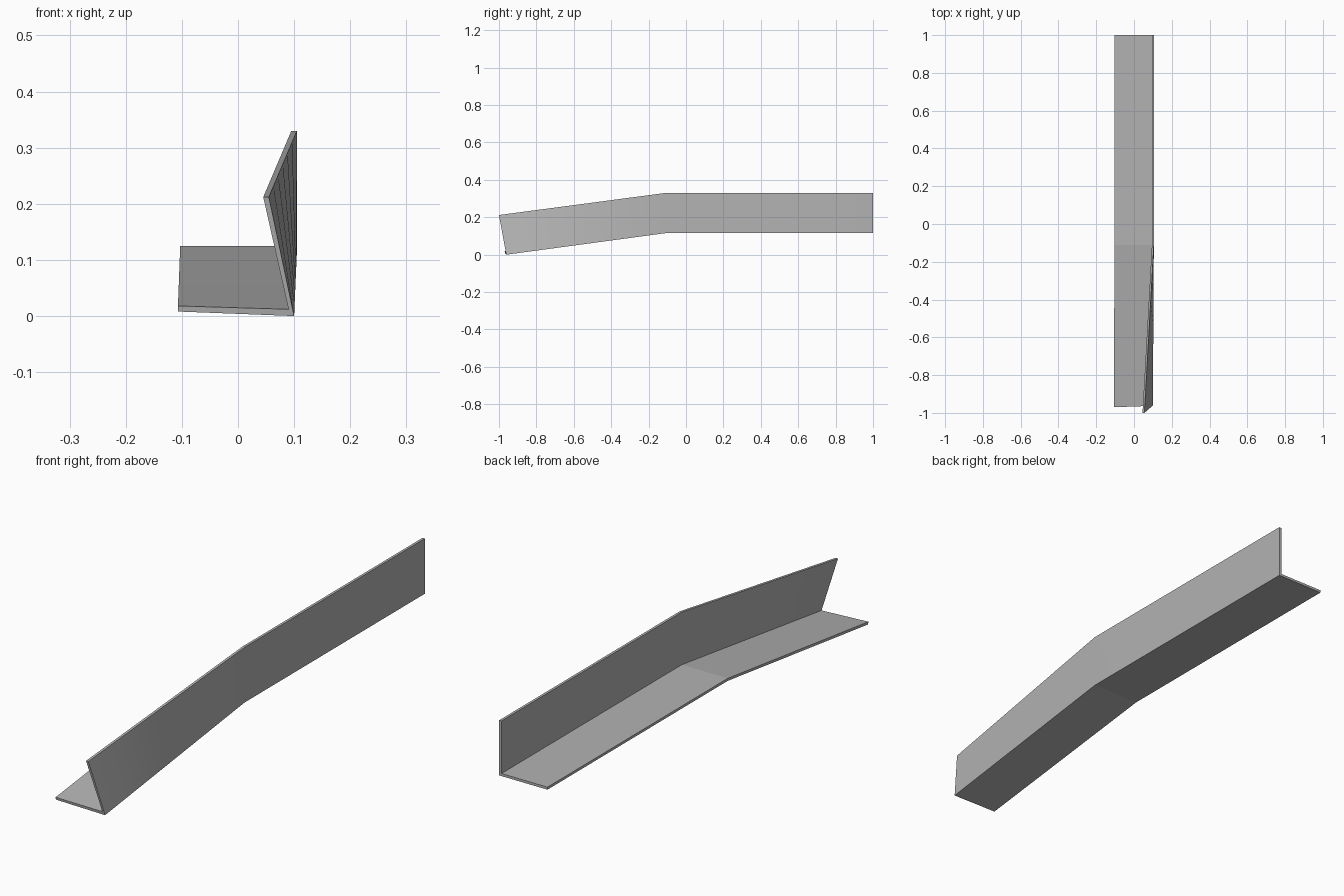
import bpy, bmesh
from mathutils import Vector

cube = bpy.data.objects.get("Cube")
if cube:
    bpy.data.objects.remove(cube, do_unlink=True)

# One flat metal colour
metal = bpy.data.materials.new("grey_metal")
metal.use_nodes = True
grey = (0.45, 0.45, 0.45, 1)
metal.diffuse_color = grey
metal.node_tree.nodes["Principled BSDF"].inputs["Base Color"].default_value = grey

# L profile: outer corner, flange tip (2), inner corner, web top (2)
profile = [(0.105, 0.115), (-0.103, 0.115), (-0.103, 0.125),
           (0.095, 0.125), (0.095, 0.33), (0.105, 0.33)]
back = [Vector((x, 1, z)) for x, z in profile]
bend = [Vector((x, -0.11, z)) for x, z in profile]
# Drooped front end, with the web leaning inwards
front = [Vector(p) for p in [(0.1, -0.961, 0), (-0.107, -0.968, 0.008),
                             (-0.107, -0.97, 0.018), (0.09, -0.963, 0.012),
                             (0.045, -1, 0.212), (0.055, -1, 0.212)]]

# Loft the sections; the twisted front length gets extra steps
STEPS = 6
sections = [back] + [[a.lerp(b, i / STEPS) for a, b in zip(bend, front)]
                     for i in range(STEPS + 1)]
bm = bmesh.new()
rings = [[bm.verts.new(p) for p in s] for s in sections]
for r, s in zip(rings, rings[1:]):
    for i in range(len(r)):
        j = (i + 1) % len(r)
        bm.faces.new((r[i], r[j], s[j], s[i]))

# End caps, split at the corner into flange and web
for ring in (rings[0], rings[-1]):
    bm.faces.new(ring[:4])
    bm.faces.new([ring[0], *ring[3:]])
bmesh.ops.recalc_face_normals(bm, faces=bm.faces)

mesh = bpy.data.meshes.new("angle_bar")
bm.to_mesh(mesh)
bm.free()
mesh.materials.append(metal)
bar = bpy.data.objects.new("angle_bar", mesh)
bpy.context.collection.objects.link(bar)

# Smooth along the twist, sharp at the corners and bend
bpy.context.view_layer.objects.active = bar
bar.select_set(True)
bpy.ops.object.shade_smooth_by_angle(angle=0.07)
